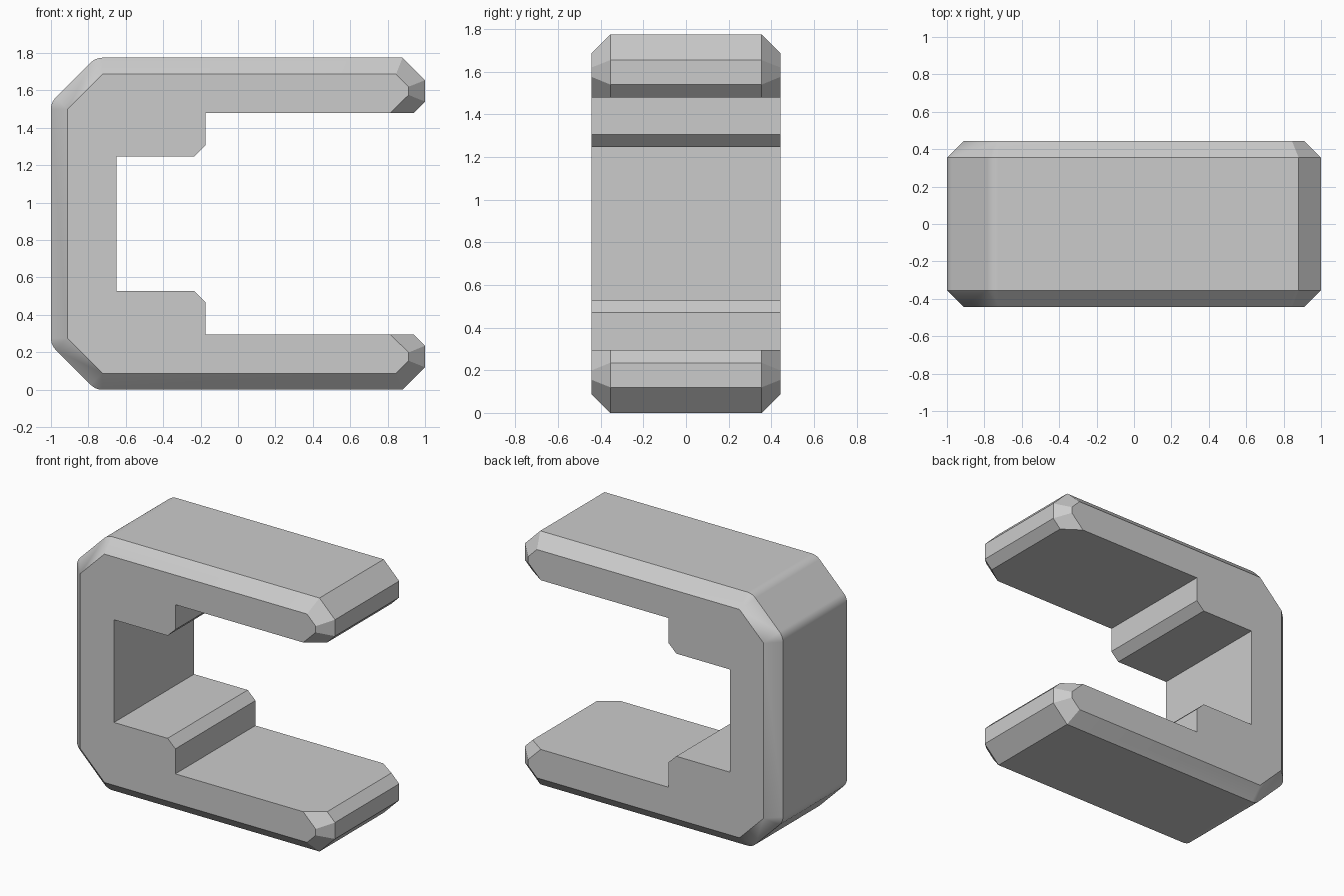
import bpy, bmesh, math

cube = bpy.data.objects.get("Cube")
if cube:
    bpy.data.objects.remove(cube, do_unlink=True)

HEIGHT = 1.775
HALF_DEPTH = 0.443
BEVEL = 0.088


def make_material(name, rgb):
    mat = bpy.data.materials.new(name)
    mat.use_nodes = True
    colour = (*rgb, 1.0)
    mat.diffuse_color = colour
    mat.node_tree.nodes["Principled BSDF"].inputs["Base Color"].default_value = colour
    return mat


def rounded(centre, start, end, steps=5):
    """Pairs of rim and face points around one softened spine corner."""
    cx, cz = centre
    pairs = []
    for i in range(steps + 1):
        a = math.radians(start + (end - start) * i / steps)
        rim = (cx + BEVEL * math.cos(a), cz + BEVEL * math.sin(a))
        pairs.append((rim, centre))
    return pairs


# Upper half of the clip: softened spine corners, then the chamfered arm tip
upper = rounded((-1 + BEVEL, 1.50), 180, 135)
upper += rounded((-0.725, HEIGHT - BEVEL), 135, 90)
upper += [
    ((0.88, HEIGHT), (0.845, HEIGHT - BEVEL)),
    ((1.0, 1.655), (1 - BEVEL, 1.62)),
    ((1.0, 1.54), (1 - BEVEL, 1.576)),
    ((0.94, 1.48), (0.815, 1.48)),
]
# Inner step and throat, which have no side bevel
inner = [(-0.175, 1.48), (-0.175, 1.305), (-0.235, 1.247), (-0.65, 1.247)]
upper += [(p, p) for p in inner]

# The lower half is the same outline flipped in height
flip = lambda p: (p[0], HEIGHT - p[1])
outline = upper + [(flip(rim), flip(face)) for rim, face in reversed(upper)]

# Four rings across the depth: side face, rim, rim, side face
bm = bmesh.new()
rings = []
for y, which in ((-HALF_DEPTH, 1), (BEVEL - HALF_DEPTH, 0),
                 (HALF_DEPTH - BEVEL, 0), (HALF_DEPTH, 1)):
    rings.append([bm.verts.new((pair[which][0], y, pair[which][1])) for pair in outline])
count = len(outline)
for a, b in zip(rings, rings[1:]):
    for i in range(count):
        j = (i + 1) % count
        bm.faces.new((a[i], a[j], b[j], b[i]))
bm.faces.new(rings[0])
bm.faces.new(rings[-1])
bmesh.ops.remove_doubles(bm, verts=bm.verts, dist=0.0005)
bmesh.ops.recalc_face_normals(bm, faces=bm.faces)

mesh = bpy.data.meshes.new("clip_body")
bm.to_mesh(mesh)
bm.free()
clip = bpy.data.objects.new("clip_body", mesh)
bpy.context.collection.objects.link(clip)
mesh.materials.append(make_material("light_grey", (0.6, 0.6, 0.6)))

# Smooth only the softened corners and keep the broad faces flat
bpy.ops.object.select_all(action="DESELECT")
clip.select_set(True)
bpy.context.view_layer.objects.active = clip
bpy.ops.object.shade_smooth_by_angle(angle=math.radians(25))
weighted = clip.modifiers.new("flat_faces", "WEIGHTED_NORMAL")
weighted.keep_sharp = True
